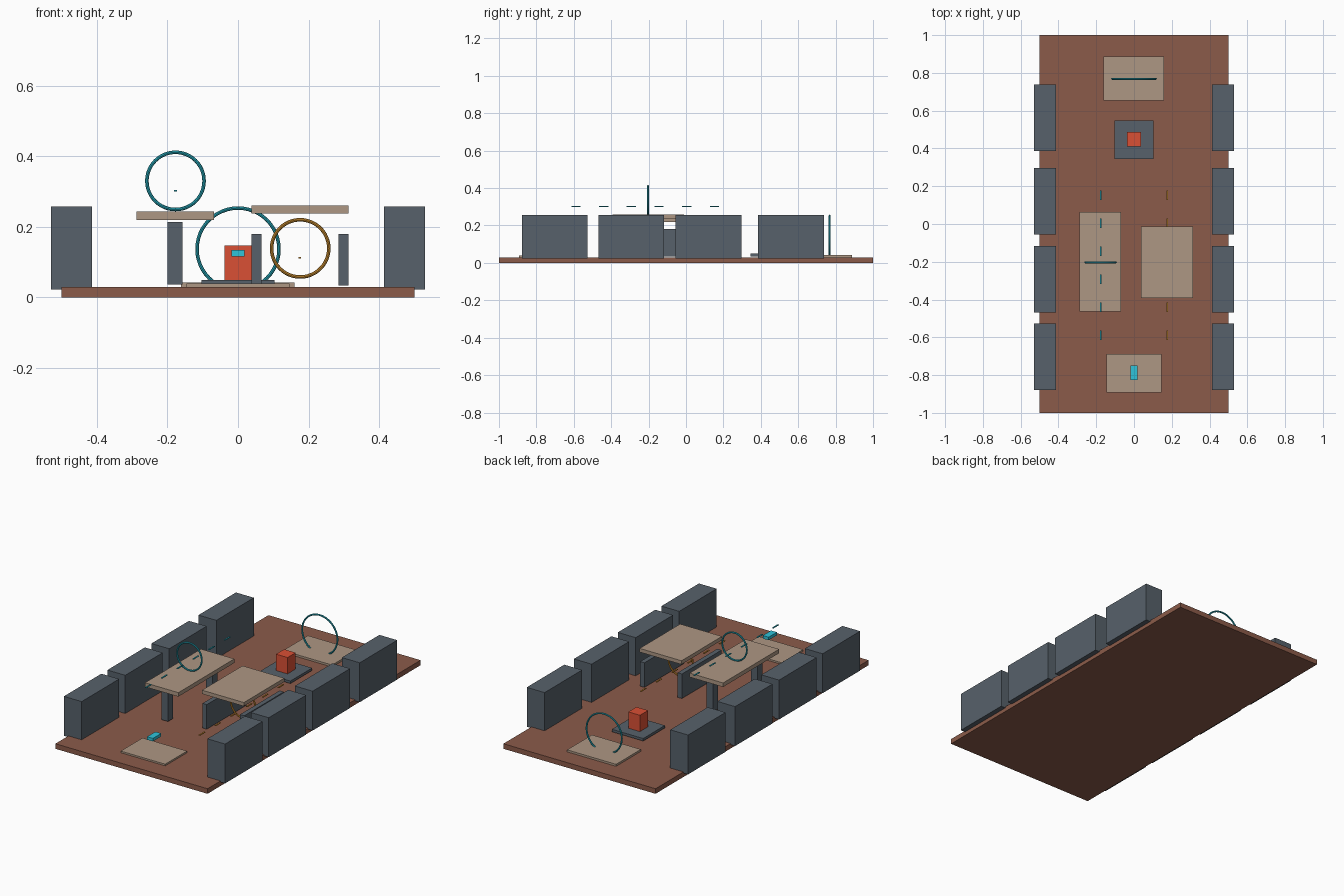
import bpy, math

if "Cube" in bpy.data.objects:
    bpy.data.objects.remove(bpy.data.objects["Cube"])


def mat(name, r, g, b):
    m = bpy.data.materials.new(name)
    m.diffuse_color = (r, g, b, 1)
    m.use_nodes = True
    m.node_tree.nodes["Principled BSDF"].inputs["Base Color"].default_value = m.diffuse_color
    return m


BRICK = mat("brick", 0.26, 0.105, 0.068)
SLATE = mat("slate", 0.095, 0.12, 0.145)
SAND = mat("sand", 0.42, 0.31, 0.23)
RED = mat("red", 0.70, 0.08, 0.035)
CYAN = mat("cyan", 0.03, 0.55, 0.70)
TEAL = mat("teal", 0.02, 0.40, 0.50)
AMBER = mat("amber", 0.60, 0.27, 0.03)


def box(name, x, y, z, material):
    """Box from (min, max) pairs on each axis."""
    bpy.ops.mesh.primitive_cube_add(size=1, location=[sum(p) / 2 for p in (x, y, z)])
    ob = bpy.context.object
    ob.name = name
    ob.scale = [p[1] - p[0] for p in (x, y, z)]
    bpy.ops.object.transform_apply(location=False, rotation=False, scale=True)
    ob.data.materials.append(material)
    return ob


def hoop(name, loc, outer, material, tube=0.005):
    """Upright ring facing the front."""
    bpy.ops.mesh.primitive_torus_add(
        major_radius=outer - tube, minor_radius=tube, major_segments=48,
        minor_segments=8, location=loc, rotation=(math.pi / 2, 0, 0))
    ob = bpy.context.object
    ob.name = name
    ob.data.materials.append(material)
    bpy.ops.object.shade_smooth_by_angle()


def dashes(name, x, z, material):
    """Dashed route marker along y."""
    for i in range(6):
        y = -0.588 + 0.148 * i
        box(f"{name}_{i + 1}", (x - 0.004, x + 0.004), (y - 0.025, y + 0.025),
            (z - 0.002, z + 0.002), material)


# Floor
box("floor", (-0.5, 0.5), (-1, 1), (0, 0.03), BRICK)

# Side wall blocks
for side, (x0, x1) in (("left", (-0.53, -0.413)), ("right", (0.413, 0.53))):
    for i, y in enumerate((-0.702, -0.293, 0.12, 0.562)):
        box(f"{side}_wall_{i + 1}", (x0, x1), (y - 0.176, y + 0.176),
            (0.023, 0.257), SLATE)

# Start pad with floating marker
box("start_pad", (-0.146, 0.146), (-0.892, -0.687), (0.028, 0.04), SAND)
box("start_marker", (-0.019, 0.019), (-0.826, -0.748), (0.116, 0.134), CYAN)

# Finish pad with hoop
box("finish_pad", (-0.162, 0.16), (0.655, 0.888), (0.028, 0.042), SAND)
hoop("finish_hoop", (0, 0.768, 0.137), 0.121, TEAL)

# Pedestal with red block
box("pedestal", (-0.103, 0.103), (0.345, 0.549), (0.035, 0.05), SLATE)
box("red_block", (-0.038, 0.038), (0.411, 0.487), (0.05, 0.147), RED)

# Raised left platform on two posts, hoop on top
box("left_platform", (-0.288, -0.068), (-0.463, 0.063), (0.22, 0.244), SAND)
for i, y in enumerate((-0.41, 0.01)):
    box(f"left_post_{i + 1}", (-0.2, -0.157), (y - 0.023, y + 0.023),
        (0.037, 0.214), SLATE)
hoop("left_hoop", (-0.177, -0.203, 0.33), 0.086, TEAL)
dashes("left_dash", -0.177, 0.302, TEAL)

# Right canopy over a tunnel, hoop inside
box("right_canopy", (0.038, 0.313), (-0.392, -0.012), (0.238, 0.26), SAND)
for name, x in (("tunnel_wall_inner", 0.052), ("tunnel_wall_outer", 0.299)):
    box(name, (x - 0.014, x + 0.014), (-0.388, -0.016), (0.034, 0.18), SLATE)
hoop("right_hoop", (0.176, -0.203, 0.139), 0.086, AMBER)
dashes("right_dash", 0.175, 0.113, AMBER)
